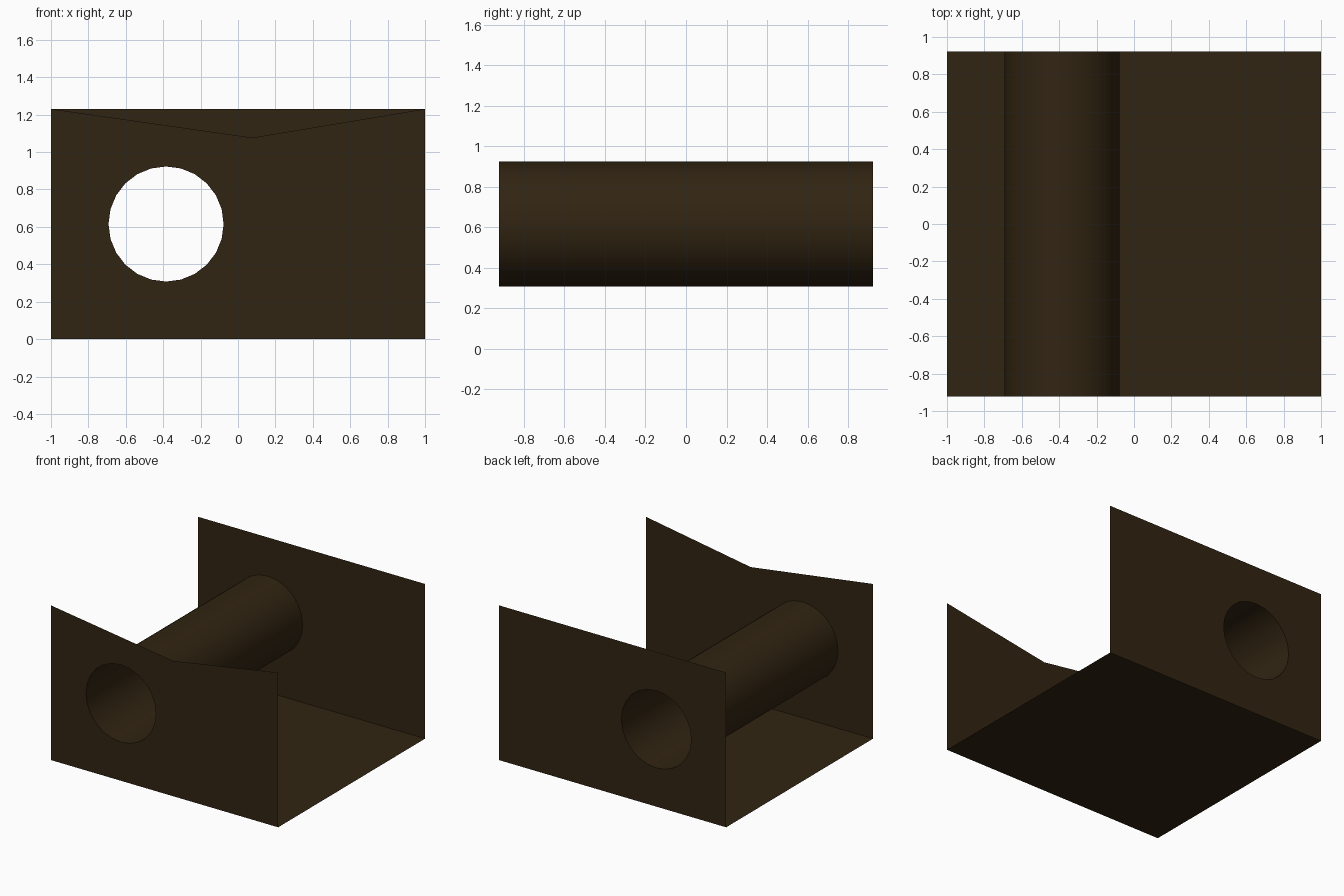
import bpy, bmesh, math

if "Cube" in bpy.data.objects:
    bpy.data.objects.remove(bpy.data.objects["Cube"])

U = 2 / 13                        # design unit
X, Y, H = 1.0, 6 * U, 8 * U       # half width, half depth, wall height
CX, CZ, R, N = -2.5 * U, 4 * U, 2 * U, 24

brown = bpy.data.materials.new("dark brown")
brown.diffuse_color = (0.031, 0.018, 0.006, 1)
brown.use_nodes = True
brown.node_tree.nodes["Principled BSDF"].inputs["Base Color"].default_value = brown.diffuse_color


def circle(y):
    return [(CX + R * math.cos(2 * math.pi * i / N), y,
             CZ + R * math.sin(2 * math.pi * i / N)) for i in range(N)]


def finish(name, bm):
    mesh = bpy.data.meshes.new(name)
    bm.to_mesh(mesh)
    bm.free()
    mesh.materials.append(brown)
    obj = bpy.data.objects.new(name, mesh)
    bpy.context.collection.objects.link(obj)
    return obj


def loop_edges(bm, points):
    vs = [bm.verts.new(p) for p in points]
    return [bm.edges.new((vs[i], vs[(i + 1) % len(vs)])) for i in range(len(vs))]


# Thin walls: an outline filled around the round hole
def wall(name, y, top):
    bm = bmesh.new()
    outline = [(-X, y, 0), (X, y, 0)] + [(x, y, z) for x, z in top]
    edges = loop_edges(bm, outline) + loop_edges(bm, circle(y))
    facing = (0, math.copysign(1, y), 0)
    bmesh.ops.triangle_fill(bm, edges=edges, use_beauty=True, normal=facing)
    for f in bm.faces:
        f.normal_update()
        if f.normal.y * y < 0:
            f.normal_flip()
    finish(name, bm)


wall("front_wall", -Y, [(X, H), (U / 2, 7 * U), (-X, H)])   # shallow notch
wall("back_wall", Y, [(X, H), (-X, H)])

# Floor sheet
bm = bmesh.new()
bm.faces.new([bm.verts.new(p) for p in
              ((-X, -Y, 0), (X, -Y, 0), (X, Y, 0), (-X, Y, 0))])
finish("floor", bm)

# Open tube joining the two holes
bm = bmesh.new()
a, b = [[bm.verts.new(p) for p in circle(y)] for y in (-Y, Y)]
for i in range(N):
    j = (i + 1) % N
    bm.faces.new((a[i], b[i], b[j], a[j])).smooth = True
bmesh.ops.recalc_face_normals(bm, faces=bm.faces)
for f in bm.faces:                # make every face point away from the axis
    c = f.calc_center_median()
    if f.normal.x * (c.x - CX) + f.normal.z * (c.z - CZ) < 0:
        f.normal_flip()
finish("tube", bm)
